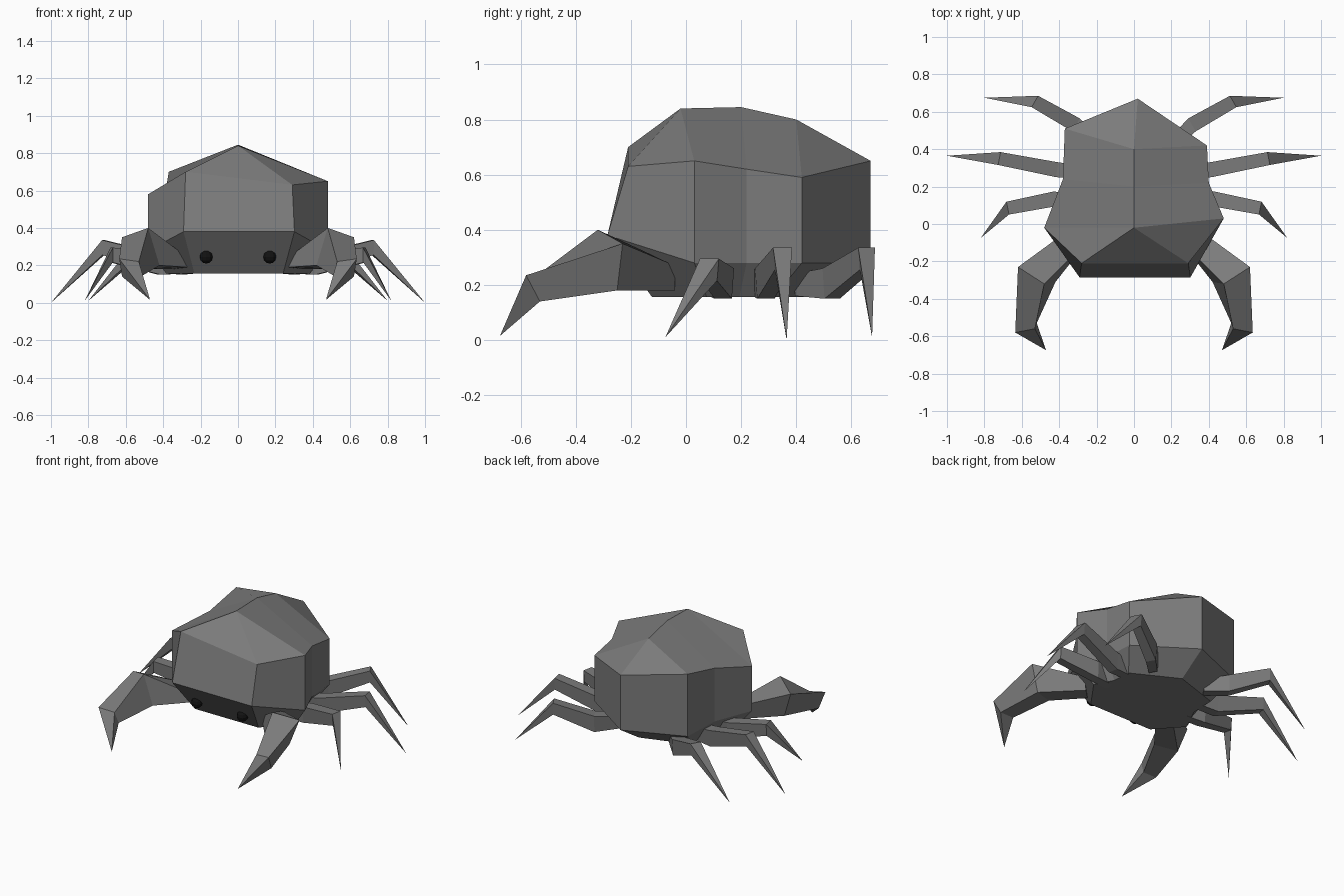
import bpy, bmesh
from mathutils import Vector

cube = bpy.data.objects.get("Cube")
if cube:
    bpy.data.objects.remove(cube, do_unlink=True)


def material(name, r, g, b):
    m = bpy.data.materials.new(name)
    m.use_nodes = True
    m.diffuse_color = (r, g, b, 1)
    bsdf = next(n for n in m.node_tree.nodes if n.type == 'BSDF_PRINCIPLED')
    bsdf.inputs["Base Color"].default_value = (r, g, b, 1)
    return m


GREY = material("shell_grey", 0.2, 0.2, 0.2)
BLACK = material("eye_black", 0.006, 0.006, 0.006)


def build(name, bm, mat):
    bmesh.ops.recalc_face_normals(bm, faces=bm.faces[:])
    mesh = bpy.data.meshes.new(name)
    bm.to_mesh(mesh)
    bm.free()
    mesh.materials.append(mat)
    obj = bpy.data.objects.new(name, mesh)
    bpy.context.collection.objects.link(obj)
    return obj


def bridge(bm, a, b):
    n = len(a)
    for i in range(n):
        bm.faces.new((a[i], a[(i + 1) % n], b[(i + 1) % n], b[i]))


def loft(name, rings, tip, mirror):
    """Skin closed rings and finish in a point."""
    bm = bmesh.new()
    loops = [[bm.verts.new((p[0] * mirror, p[1], p[2])) for p in r] for r in rings]
    for a, b in zip(loops, loops[1:]):
        bridge(bm, a, b)
    bm.faces.new(loops[0])
    end = bm.verts.new((tip[0] * mirror, tip[1], tip[2]))
    last = loops[-1]
    for i in range(len(last)):
        bm.faces.new((last[i], last[(i + 1) % len(last)], end))
    return build(name, bm, GREY)


# Shell: uneven rim, ridge on top, straight walls and tapered belly
rim = [(.29, -.21, .63), (.48, .03, .65), (.40, .22, .62), (.39, .42, .59), (.02, .67, .65),
       (-.37, .51, .70), (-.38, .24, .64), (-.48, -.02, .58), (-.28, -.21, .70)]
bm = bmesh.new()
top = [bm.verts.new(p) for p in rim]
low = []
for x, y, z in rim:
    front = y < -.2
    low.append(bm.verts.new((x * 1.04, -.285, .38) if front else (x, y, .28)))
belly = [bm.verts.new((v.co.x * .8, .15 + (v.co.y - .15) * .63, .157)) for v in low]
bridge(bm, top, low)
bridge(bm, low, belly)
bm.faces.new(belly)
peak, mid, rear = [bm.verts.new(p) for p in ((0, -.02, .84), (0, .2, .845), (0, .4, .80))]
crown = [(8, 0, peak), (0, 1, peak), (1, 2, mid, peak), (2, 3, rear, mid), (3, 4, rear),
         (4, 5, rear), (5, 6, mid, rear), (6, 7, peak, mid), (7, 8, peak)]
for face in crown:
    bm.faces.new([top[v] if isinstance(v, int) else v for v in face])
build("shell", bm, GREY)

# Claws: shoulder, broad elbow and knuckle sections
claw = [
    [(.36, -.04, .27), (.28, -.12, .25), (.27, -.12, .19), (.35, -.04, .18)],
    [(.62, -.23, .35), (.48, -.32, .40), (.42, -.31, .20), (.56, -.25, .18)],
    [(.635, -.58, .235), (.53, -.56, .22), (.52, -.53, .14), (.62, -.53, .14)],
]


def section(center, along, width, height):
    """Four-sided section, upright and square to the limb in plan."""
    c = Vector(center)
    side = Vector((-along.y, along.x, 0)).normalized() * width / 2
    up = Vector((0, 0, height / 2))
    return [c + side + up, c - side + up, c - side * .8 - up, c + side * .8 - up]


# Walking legs: base, joint, elbow, tip
legs = {
    "front_leg": [(.24, .11, .20), (.42, .135, .205), (.675, .085, .255), (.82, -.075, .01)],
    "middle_leg": [(.22, .27, .20), (.41, .29, .205), (.72, .35, .295), (1.0, .365, .0)],
    "rear_leg": [(.20, .42, .20), (.31, .53, .205), (.53, .655, .295), (.80, .675, .01)],
}
for side_name, s in (("left", 1), ("right", -1)):
    loft(side_name + "_claw", claw, (.47, -.675, .015), s)
    for leg, pts in legs.items():
        along = Vector(pts[2]) - Vector(pts[1])
        rings = [section(p, along, w, h)
                 for p, w, h in zip(pts, (.07, .08, .07), (.08, .11, .08))]
        loft(side_name + "_" + leg, rings, pts[3], s)

    # Eyes
    bm = bmesh.new()
    bmesh.ops.create_uvsphere(bm, u_segments=10, v_segments=6, radius=.036)
    bmesh.ops.translate(bm, verts=bm.verts[:], vec=(.17 * s, -.195, .245))
    build(side_name + "_eye", bm, BLACK)

# Mouth: thin plate on the sloping face
bm = bmesh.new()
slope = Vector((0, -.175, .223)).normalized()
normal = Vector((0, -slope.z, slope.y))
origin = Vector((0, -.11, .157))
outline = [(-.055, .05), (.055, .05), (.072, .115), (-.072, .115)]
plates = [[bm.verts.new(origin + Vector((x, 0, 0)) + slope * d + normal * t)
           for x, d in outline] for t in (0, .006)]
bridge(bm, *plates)
for p in plates:
    bm.faces.new(p)
build("mouth", bm, GREY)
